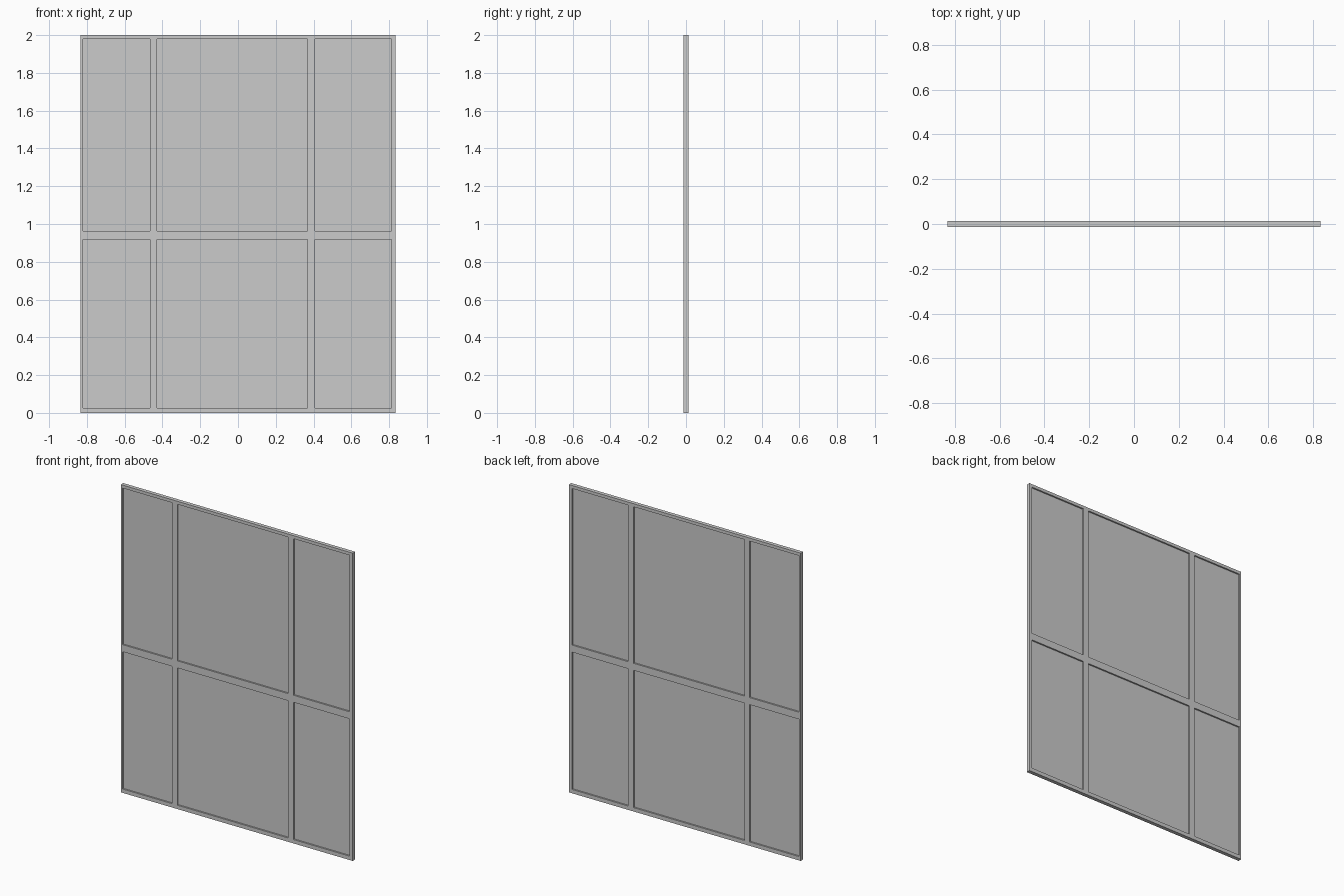
import bpy, bmesh

if "Cube" in bpy.data.objects:
    bpy.data.objects.remove(bpy.data.objects["Cube"])

# Grid lines: odd-numbered intervals are openings, even ones are frame bars
XS = [-0.833, -0.82, -0.465, -0.428, 0.367, 0.407, 0.812, 0.833]
ZS = [0.0, 0.025, 0.917, 0.963, 1.98, 2.0]
FRAME_T = 0.025
PANE_T = 0.005


def slab(name, cells, thickness):
    """Flat cells in the XZ plane, thickened evenly about y = 0."""
    bm = bmesh.new()
    for i, j in cells:
        corners = [(XS[i], ZS[j]), (XS[i + 1], ZS[j]),
                   (XS[i + 1], ZS[j + 1]), (XS[i], ZS[j + 1])]
        bm.faces.new([bm.verts.new((x, 0, z)) for x, z in corners])
    bmesh.ops.remove_doubles(bm, verts=bm.verts, dist=1e-5)
    mesh = bpy.data.meshes.new(name)
    bm.to_mesh(mesh)
    bm.free()
    obj = bpy.data.objects.new(name, mesh)
    bpy.context.collection.objects.link(obj)
    mod = obj.modifiers.new("thickness", 'SOLIDIFY')
    mod.thickness = thickness
    mod.offset = 0
    return obj


all_cells = [(i, j) for i in range(len(XS) - 1) for j in range(len(ZS) - 1)]
openings = [(i, j) for i, j in all_cells if i % 2 and j % 2]

# Window frame with its mullions and transom
slab("window_frame", [c for c in all_cells if c not in openings], FRAME_T)

# One thin recessed pane per opening
for n, cell in enumerate(openings):
    slab(f"pane_{n + 1}", [cell], PANE_T)
